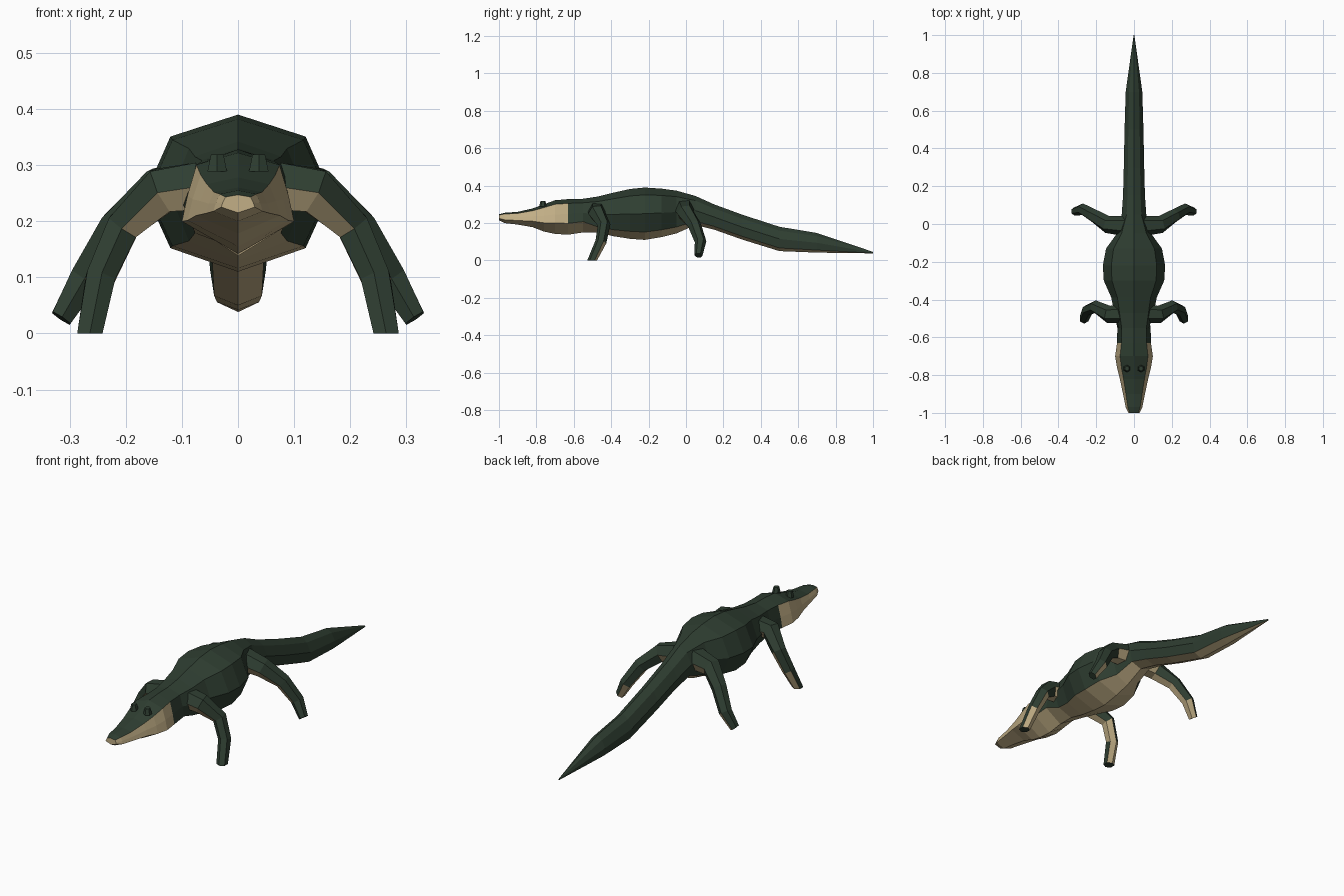
import bpy, bmesh
from mathutils import Vector
from math import cos, sin, pi

if "Cube" in bpy.data.objects:
    bpy.data.objects.remove(bpy.data.objects["Cube"])


def material(name, rgb):
    m = bpy.data.materials.new(name)
    m.diffuse_color = (*rgb, 1)
    m.use_nodes = True
    m.node_tree.nodes["Principled BSDF"].inputs["Base Color"].default_value = m.diffuse_color
    return m


GREEN = material("dark green hide", (0.028, 0.048, 0.031))
TAN = material("pale tan belly", (0.54, 0.43, 0.24))


def finish(bm, name, rule, mirror=False):
    """Turn bmesh into an object; rule(face) is True where the hide is tan."""
    bmesh.ops.recalc_face_normals(bm, faces=bm.faces)
    bm.normal_update()
    for f in bm.faces:
        f.material_index = 1 if rule(f) else 0
    me = bpy.data.meshes.new(name)
    bm.to_mesh(me)
    bm.free()
    ob = bpy.data.objects.new(name, me)
    bpy.context.collection.objects.link(ob)
    me.materials.append(GREEN)
    me.materials.append(TAN)
    if mirror:
        ob.modifiers.new("mirror", 'MIRROR').use_mirror_merge = False
    return ob


def loft(bm, rings):
    """Bridge equal rings of points and cap both ends."""
    vs = [[bm.verts.new(p) for p in r] for r in rings]
    n = len(vs[0])
    for a, b in zip(vs, vs[1:]):
        for i in range(n):
            j = (i + 1) % n
            bm.faces.new((a[i], a[j], b[j], b[i]))
    bm.faces.new(vs[0])
    bm.faces.new(vs[-1][::-1])


# Half cross-sections: (share of half width, share of height), top to bottom
HEAD = [(0, 1), (.74, .88), (.9, .58), (1, .32), (0, 0)]
BODY = [(0, 1), (.73, .86), (1, .5), (.73, .15), (0, 0)]
TAIL = [(0, 1), (.6, .84), (1, .5), (.85, .13), (0, 0)]

# Stations along the spine: y, half width, top, bottom
STATIONS = [
    (-1, .03, .247, .215), (-.97, .044, .255, .2), (-.9, .058, .26, .192),
    (-.82, .075, .278, .178), (-.76, .09, .3, .155), (-.7, .1, .322, .142),
    (-.63, .09, .328, .138), (-.55, .088, .33, .15), (-.47, .105, .342, .15),
    (-.39, .12, .362, .13), (-.3, .16, .382, .116), (-.22, .165, .39, .11),
    (-.13, .148, .384, .125), (-.05, .09, .373, .145), (.05, .065, .345, .19),
    (.15, .058, .3, .165), (.3, .054, .245, .112), (.5, .05, .18, .05),
    (.7, .044, .147, .042), (1, .002, .046, .038)]


def section(y, w, top, bot):
    prof = HEAD if y < -.5 else BODY if y < .02 else TAIL
    half = [(w * a, bot + (top - bot) * b) for a, b in prof]
    pts = half + [(-x, z) for x, z in half[-2:0:-1]]
    return [(x, y, z) for x, z in pts]


def body_tan(f):
    c = f.calc_center_median()
    if c.y < -.999:
        return True                      # snout tip
    if c.y < -.63:
        return f.normal.z < .7           # jaws
    return f.normal.z < -.6              # belly and tail underside


bm = bmesh.new()
loft(bm, [section(*s) for s in STATIONS])
finish(bm, "body_head_and_tail", body_tan)


# Legs: bent six-sided tubes, mirrored
def leg(name, path, radii, end):
    pts = [Vector(p) for p in path]
    rings = []
    for i, (p, r) in enumerate(zip(pts, radii)):
        t = (pts[min(i + 1, len(pts) - 1)] - pts[max(i - 1, 0)]).normalized()
        if i == len(pts) - 1:
            t = Vector(end).normalized()
        u = Vector((0, 1, 0))
        u = (u - t * u.dot(t)).normalized()
        v = t.cross(u)
        rings.append([p + (u * cos(k * pi / 3) + v * sin(k * pi / 3)) * r
                      for k in range(6)])
    bm = bmesh.new()
    loft(bm, rings)
    finish(bm, name, lambda f: f.normal.z < -.25 and
           f.calc_center_median().z > .03, mirror=True)


leg("front_legs",
    [(.05, -.475, .265), (.135, -.478, .255), (.205, -.438, .19),
     (.245, -.455, .1), (.264, -.502, 0)],
    [.05, .046, .034, .03, .026], (0, 0, -1))
leg("hind_legs",
    [(.04, -.01, .275), (.14, -.003, .255), (.215, .045, .19),
     (.272, .078, .1), (.315, .066, .027)],
    [.055, .046, .036, .031, .022], (.4, -.1, -.6))

# Eyes: small raised knobs, mirrored
bm = bmesh.new()
bmesh.ops.create_cone(bm, cap_ends=True, segments=6, radius1=.02,
                      radius2=.013, depth=.03)
bmesh.ops.translate(bm, verts=bm.verts, vec=(.037, -.765, .304))
finish(bm, "eyes", lambda f: False, mirror=True)
